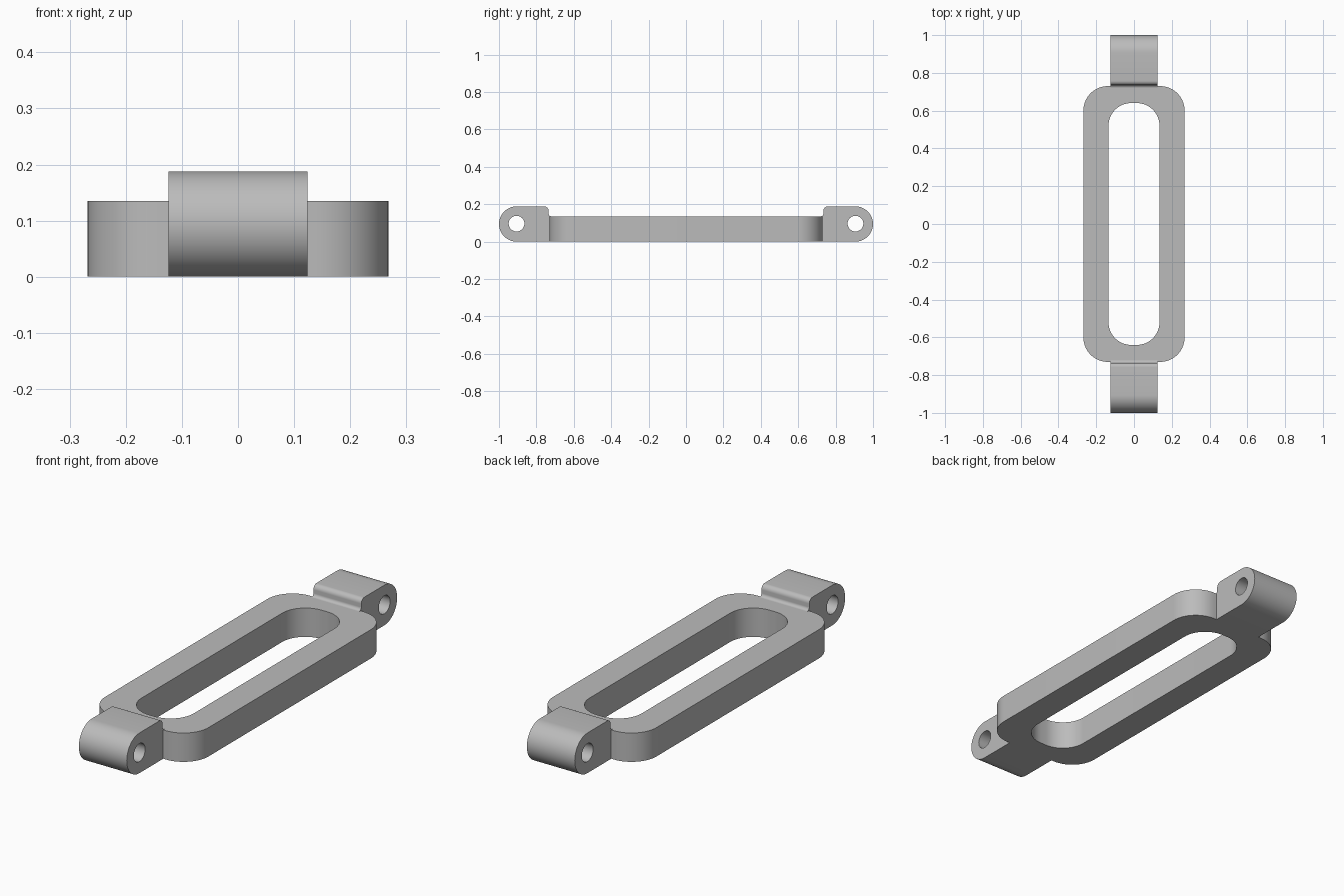
import bpy, bmesh
from math import cos, sin, pi, radians
from mathutils import Matrix, Vector

cube = bpy.data.objects.get("Cube")
if cube:
    bpy.data.objects.remove(cube, do_unlink=True)

grey = bpy.data.materials.new("plain grey")
grey.use_nodes = True
colour = (0.5, 0.5, 0.5, 1)
grey.diffuse_color = colour
grey.node_tree.nodes["Principled BSDF"].inputs["Base Color"].default_value = colour


def arc(cx, cy, r, start, end, steps=16):
    angles = [radians(start + (end - start) * i / steps) for i in range(steps + 1)]
    return [(cx + r * cos(a), cy + r * sin(a)) for a in angles]


def rounded_rect(hx, hy, r):
    pts = []
    for k, (sx, sy) in enumerate([(1, 1), (-1, 1), (-1, -1), (1, -1)]):
        pts += arc(sx * (hx - r), sy * (hy - r), r, 90 * k, 90 * k + 90)
    return pts


def extrude_plate(name, outline, hole, depth, matrix=Matrix()):
    """Fill an outline around a hole, extrude it and place it."""
    bm = bmesh.new()
    edges = []
    for loop in (outline, hole):
        verts = [bm.verts.new((x, y, 0)) for x, y in loop]
        edges += [bm.edges.new((verts[i - 1], verts[i])) for i in range(len(verts))]
    bmesh.ops.triangle_fill(bm, edges=edges, use_beauty=True, normal=(0, 0, 1))
    out = bmesh.ops.extrude_face_region(bm, geom=bm.faces[:], use_keep_orig=True)
    top = [g for g in out["geom"] if isinstance(g, bmesh.types.BMVert)]
    bmesh.ops.translate(bm, verts=top, vec=Vector((0, 0, depth)))
    bmesh.ops.transform(bm, matrix=matrix, verts=bm.verts[:])
    bmesh.ops.recalc_face_normals(bm, faces=bm.faces[:])
    mesh = bpy.data.meshes.new(name)
    bm.to_mesh(mesh)
    bm.free()
    mesh.materials.append(grey)
    obj = bpy.data.objects.new(name, mesh)
    bpy.context.collection.objects.link(obj)
    bpy.ops.object.select_all(action="DESELECT")
    obj.select_set(True)
    bpy.context.view_layer.objects.active = obj
    bpy.ops.object.shade_smooth_by_angle(angle=radians(30))


# Slotted frame
extrude_plate("slotted_frame", rounded_rect(0.268, 0.73, 0.13),
              rounded_rect(0.135, 0.64, 0.12), 0.135)

# End lug side profile in (y, z): foot, fillet, rounded shoulder, round nose
height, top, half_width = 0.135, 0.188, 0.124
r = top / 2
profile = [(0.73, 0), (0.73, height)]
profile += arc(0.72, height + 0.015, 0.015, -90, 0, 8)
profile += arc(0.758, top - 0.023, 0.023, 180, 90, 8)
profile += arc(1 - r, r, r, 90, -90, 32)
bore = arc(1 - r, r + 0.002, 0.042, 0, 352.5, 47)

# Profile axes map to y and z; extrusion runs along x
upright = Matrix(((0, 0, 1, -half_width), (1, 0, 0, 0), (0, 1, 0, 0), (0, 0, 0, 1)))
for name, turn in (("back_lug", 0), ("front_lug", pi)):
    extrude_plate(name, profile, bore, 2 * half_width,
                  Matrix.Rotation(turn, 4, "Z") @ upright)
